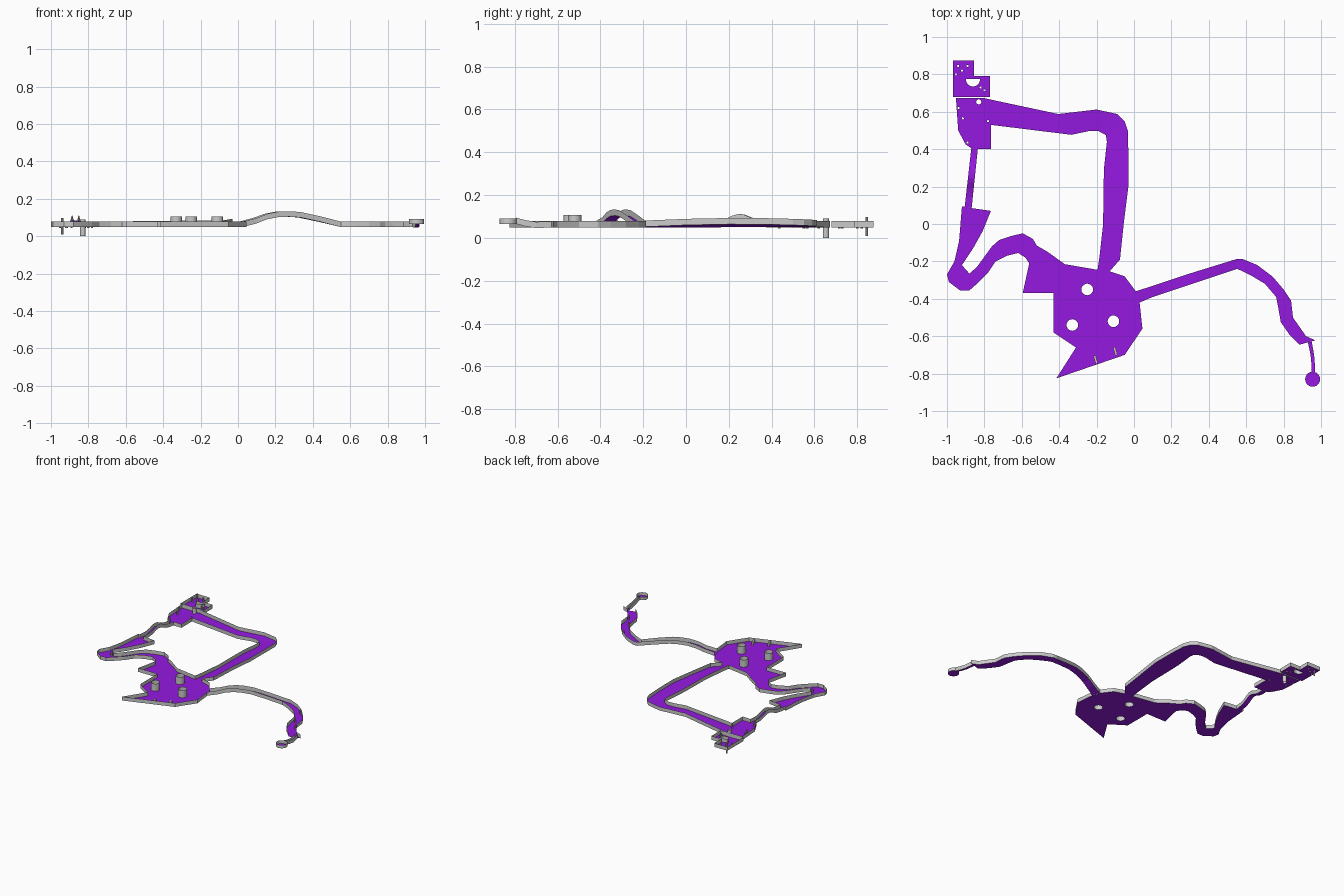
import bpy, math
from mathutils import Vector
from mathutils.geometry import tessellate_polygon

FLOOR, WALL = 0.049, 0.029
purple = bpy.data.materials.new("purple")
purple.diffuse_color = (0.30, 0.01, 0.75, 1)


def make(name, verts, faces, mat=None):
    me = bpy.data.meshes.new(name)
    me.from_pydata(verts, [], faces)
    me.update()
    ob = bpy.data.objects.new(name, me)
    bpy.context.collection.objects.link(ob)
    if mat:
        me.materials.append(mat)
    return ob


def wall(name, path, closed=False, skip=(), h=WALL):
    """Thin upright sheet along a 3D path; edges in skip are left open."""
    n = len(path)
    verts = [tuple(p) for p in path] + [(p[0], p[1], p[2] + h) for p in path]
    faces = [(i, (i + 1) % n, (i + 1) % n + n, i + n)
             for i in range(n if closed else n - 1) if i not in skip]
    return make(name, verts, faces)


def circle(x, y, r, n):
    return [(x + r * math.cos(2 * math.pi * i / n),
             y + r * math.sin(2 * math.pi * i / n)) for i in range(n)]


def room(name, outline, skip=(), holes=(), z=FLOOR, h=WALL):
    """Flat floor with holes cut out, plus walls round the outline."""
    loops = [[Vector((x, y, z)) for x, y in lp] for lp in (outline, *holes)]
    verts = [v for lp in loops for v in lp]
    faces = []
    for a, b, c in tessellate_polygon(loops):
        up = (verts[b] - verts[a]).cross(verts[c] - verts[a]).z > 0
        faces.append((a, b, c) if up else (a, c, b))
    make(name + "_floor", [tuple(v) for v in verts], faces, purple)
    wall(name + "_wall", loops[0], True, skip, h)


def track(name, rows):
    """Ribbon floor with a wall on each edge; row = left xy, right xy, left z, right z."""
    left = [(r[0], r[1], r[4]) for r in rows]
    right = [(r[2], r[3], r[-1]) for r in rows]
    n = len(rows)
    make(name + "_floor", left + right,
         [(i, i + n, i + n + 1, i + 1) for i in range(n - 1)], purple)
    wall(name + "_left_wall", left)
    wall(name + "_right_wall", right)


def tube(name, loop, z0, z1):
    return wall(name, [(x, y, z0) for x, y in loop], True, h=z1 - z0)


# Main arena with the winding west passage
bumpers = [circle(x, y, 0.031, 20) for x, y in
           ((-0.25, -0.35), (-0.33, -0.54), (-0.11, -0.52))]
arena = [(-0.905, 0.092), (-0.92, 0.095), (-0.935, -0.09), (-0.96, -0.20), (-1.0, -0.27),
         (-0.99, -0.31), (-0.93, -0.355), (-0.88, -0.355), (-0.84, -0.32), (-0.78, -0.26),
         (-0.74, -0.20), (-0.68, -0.17), (-0.62, -0.155), (-0.58, -0.18), (-0.56, -0.21),
         (-0.595, -0.37), (-0.43, -0.37), (-0.43, -0.58), (-0.31, -0.66), (-0.415, -0.825),
         (-0.05, -0.70), (0.045, -0.56), (0.03, -0.42), (0.01, -0.36), (-0.05, -0.28),
         (-0.13, -0.253), (-0.195, -0.245), (-0.37, -0.215), (-0.46, -0.15), (-0.52, -0.115),
         (-0.54, -0.08), (-0.595, -0.05), (-0.66, -0.065), (-0.72, -0.085), (-0.76, -0.12),
         (-0.84, -0.23), (-0.88, -0.265), (-0.92, -0.22), (-0.86, -0.13), (-0.81, -0.04),
         (-0.765, 0.07), (-0.87, 0.085)]
room("arena", arena, skip=(22, 25, 41), holes=bumpers)
for loop in bumpers:
    tube("bumper", loop, FLOOR, 0.106)

# Small slanted kickers near the south edge
for x, y in ((-0.205, -0.725), (-0.10, -0.68)):
    bpy.ops.mesh.primitive_cube_add(size=1, location=(x, y, FLOOR + 0.012),
                                    rotation=(0, 0, 0.28))
    kicker = bpy.context.object
    kicker.name = "kicker"
    kicker.scale = (0.012, 0.045, 0.024)

# Banked loop road, north then west
track("loop_road", [
    (-0.195, -0.245, -0.13, -0.253, 0.049, 0.049), (-0.185, -0.18, -0.075, -0.19, 0.049, 0.052),
    (-0.165, 0.0, -0.055, 0.0, 0.049, 0.06), (-0.163, 0.2, -0.03, 0.2, 0.05, 0.064),
    (-0.16, 0.3, -0.03, 0.38, 0.05, 0.063), (-0.145, 0.44, -0.033, 0.5, 0.05, 0.06),
    (-0.15, 0.475, -0.05, 0.55, 0.05, 0.058), (-0.19, 0.497, -0.09, 0.588, 0.05, 0.056),
    (-0.24, 0.497, -0.20, 0.612, 0.05, 0.055), (-0.335, 0.477, -0.405, 0.588, 0.049, 0.052),
    (-0.765, 0.53, -0.765, 0.665, 0.049, 0.049)])

# East arm: hump bridge followed by a curling lane
track("east_arm", [
    (0.01, -0.36, 0.03, -0.42, 0.05), (0.08, -0.337, 0.10, -0.39, 0.068),
    (0.14, -0.317, 0.155, -0.372, 0.09), (0.20, -0.297, 0.215, -0.352, 0.102),
    (0.26, -0.277, 0.275, -0.332, 0.104), (0.32, -0.258, 0.335, -0.312, 0.1),
    (0.43, -0.224, 0.44, -0.277, 0.077), (0.55, -0.187, 0.55, -0.24, 0.049),
    (0.58, -0.187, 0.575, -0.25, 0.049), (0.66, -0.22, 0.62, -0.272, 0.049),
    (0.74, -0.28, 0.70, -0.32, 0.049), (0.80, -0.35, 0.76, -0.39, 0.049),
    (0.84, -0.41, 0.77, -0.44, 0.049), (0.85, -0.50, 0.785, -0.525, 0.049),
    (0.92, -0.60, 0.83, -0.59, 0.049), (0.97, -0.622, 0.885, -0.645, 0.049)])

# Thin rising lane to the round end cup
track("end_lane", [(0.95, -0.628, 0.93, -0.634, 0.049), (0.963, -0.70, 0.944, -0.70, 0.046),
                   (0.967, -0.75, 0.949, -0.75, 0.054), (0.967, -0.795, 0.949, -0.795, 0.066)])
room("end_cup", circle(0.955, -0.83, 0.04, 24), z=0.066, h=0.025)

# Narrow hump bridge on the west side
west = []
for i in range(13):
    t = i / 12
    rise = 0.034 * math.exp(-((t - 0.52) / 0.2) ** 2)
    west.append((-0.905 + 0.035 * t, 0.092 + 0.313 * t,
                 -0.868 + 0.033 * t, 0.085 + 0.317 * t, FLOOR + rise))
track("west_bridge", west)

# North-west rooms with posts and a half-round pit
pit = [(-0.861 + 0.038 * math.cos(a), 0.775 + 0.04 * math.sin(a))
       for a in (math.pi + math.pi * i / 10 for i in range(11))]
thin_a = [circle(x, y, 0.006, 8) for x, y in
          ((-0.94, 0.845), (-0.952, 0.80), (-0.92, 0.82), (-0.89, 0.845),
           (-0.82, 0.73), (-0.80, 0.715))]
room("north_room", [(-0.967, 0.875), (-0.967, 0.68), (-0.77, 0.68), (-0.77, 0.79),
                    (-0.855, 0.79), (-0.855, 0.875)], holes=[pit] + thin_a)
tube("pit_wall", pit, FLOOR, FLOOR + WALL)

big_post = circle(-0.83, 0.653, 0.014, 12)
thin_b = [circle(x, y, 0.006, 8) for x, y in
          ((-0.938, 0.62), (-0.915, 0.565), (-0.78, 0.55), (-0.89, 0.435))]
room("south_room", [(-0.952, 0.673), (-0.94, 0.50), (-0.90, 0.425), (-0.87, 0.405),
                    (-0.835, 0.402), (-0.765, 0.40), (-0.765, 0.53), (-0.765, 0.665),
                    (-0.80, 0.673)], skip=(3, 6), holes=[big_post] + thin_b)
tube("big_post", big_post, 0.0, 0.09)
tube("tall_post", thin_a[0], 0.01, 0.097)
for loop in thin_a[1:] + thin_b:
    tube("thin_post", loop, FLOOR - 0.005, FLOOR + WALL)

# Pegs on the curling lane and in the west bend
for x, y in ((0.74, -0.295), (0.79, -0.43), (0.85, -0.515), (-0.90, -0.26)):
    tube("peg", circle(x, y, 0.006, 8), FLOOR, FLOOR + WALL)
